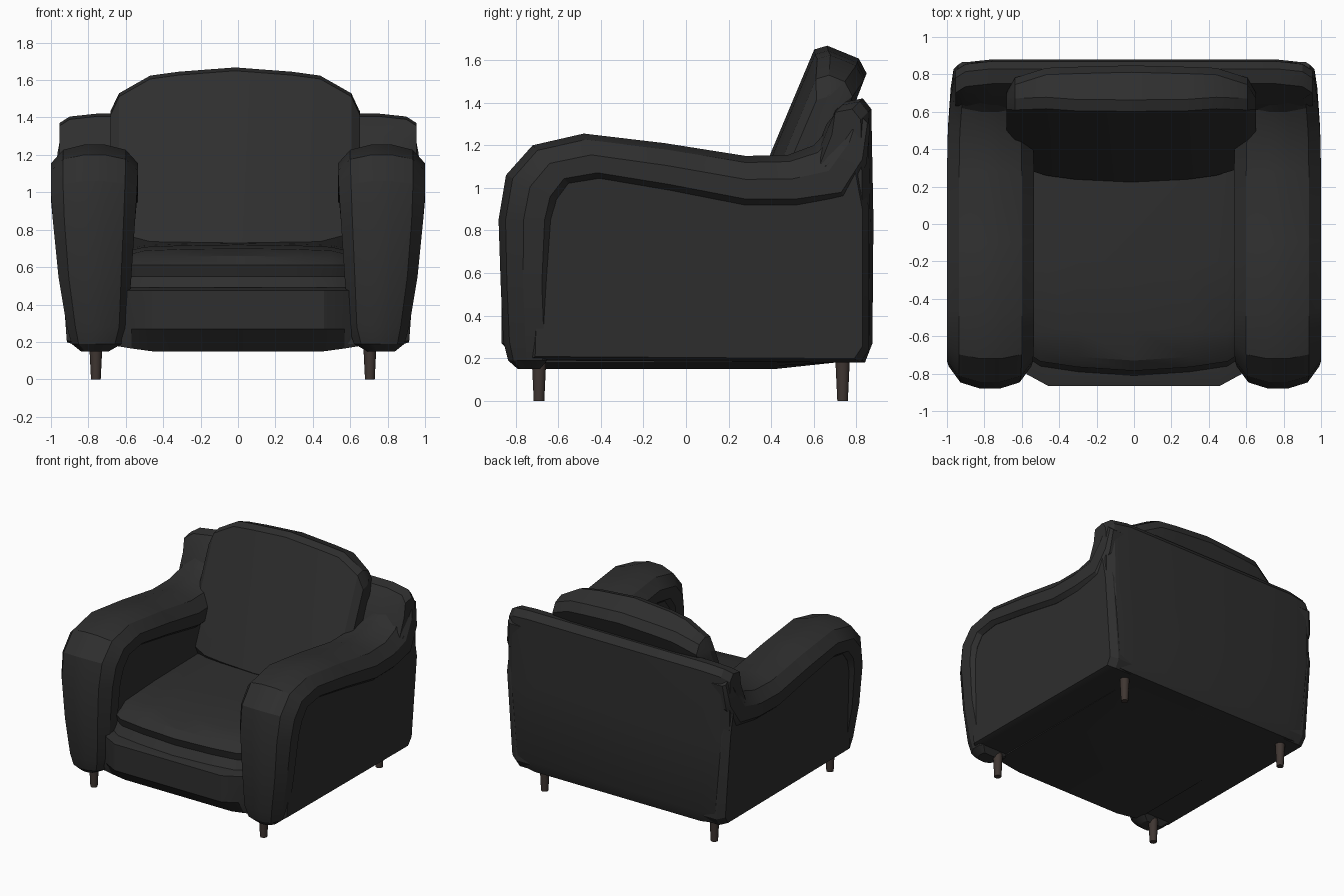
import bpy, bmesh, math

if "Cube" in bpy.data.objects:
    bpy.data.objects.remove(bpy.data.objects["Cube"])


def material(name, rgb):
    m = bpy.data.materials.new(name)
    m.diffuse_color = (*rgb, 1)
    m.use_nodes = True
    m.node_tree.nodes["Principled BSDF"].inputs["Base Color"].default_value = m.diffuse_color
    return m


leather = material("black leather", (0.028, 0.028, 0.028))
wood = material("dark wood", (0.05, 0.037, 0.032))


def loft(name, rings, mat, angle=25):
    """Skin a list of closed rings and cap both ends."""
    bm = bmesh.new()
    vs = [[bm.verts.new(p) for p in r] for r in rings]
    n = len(vs[0])
    for a, b in zip(vs, vs[1:]):
        for i in range(n):
            j = (i + 1) % n
            bm.faces.new((a[i], a[j], b[j], b[i]))
    bm.faces.new(vs[0])
    bm.faces.new(vs[-1])
    bmesh.ops.recalc_face_normals(bm, faces=bm.faces)
    me = bpy.data.meshes.new(name)
    bm.to_mesh(me)
    bm.free()
    ob = bpy.data.objects.new(name, me)
    bpy.context.collection.objects.link(ob)
    me.materials.append(mat)
    bpy.ops.object.select_all(action='DESELECT')
    ob.select_set(True)
    bpy.context.view_layer.objects.active = ob
    bpy.ops.object.shade_smooth_by_angle(angle=math.radians(angle))
    return ob


def both_sides(half):
    """Stations listed from the centre outwards, repeated for -x."""
    return [(-s[0], *s[1:]) for s in half[:0:-1]] + half


# padded arm rolls: outer y, z, inner y, z, inner x, outer x along the path
arm_path = [
    (-.79, .15, -.69, .15, .69, .84), (-.835, .19, -.66, .19, .62, .89),
    (-.858, .28, -.65, .28, .59, .915), (-.87, .55, -.66, .55, .57, .96),
    (-.88, .85, -.645, .85, .55, .99), (-.845, 1.06, -.62, .95, .54, 1.0),
    (-.72, 1.2, -.56, 1.03, .535, 1.0), (-.48, 1.255, -.41, 1.055, .535, 1.0),
    (-.1, 1.21, -.08, 1.0, .535, 1.0), (.28, 1.15, .28, .93, .535, 1.0),
    (.48, 1.155, .52, .93, .54, .995), (.6, 1.2, .74, .96, .56, .98),
    (.69, 1.3, .84, 1.12, .60, .965), (.76, 1.39, .86, 1.3, .64, .94)]
arm_section = [(.07, -.05), (0, .08), (0, .5), (.14, .86), (.38, 1),
               (.62, 1), (.86, .86), (1, .5), (1, .08), (.93, -.05)]
# flat panels enclosed by the rolls
panel = [(-.74, .19), (-.72, .9), (-.6, 1.05), (-.41, 1.12), (.28, 1.0),
         (.55, 1.0), (.8, 1.2), (.86, .9), (.86, .24), (.82, .18)]
for side, s in (("left", -1), ("right", 1)):
    rings = [[(s * (xi + u * (xo - xi)), yi + v * (yo - yi), zi + v * (zo - zi))
              for u, v in arm_section]
             for yo, zo, yi, zi, xi, xo in arm_path]
    loft(side + "_arm_roll", rings, leather)
    rings = []
    for lo, hi, k in ((.58, .57, 1), (.86, .92, 1), (.915, .965, .96)):
        rings.append([(s * (lo + (hi - lo) * min(1, (z - .18) / .7)),
                       .06 + (y - .06) * k, .65 + (z - .65) * (k if z < .5 else 1))
                      for y, z in panel])
    loft(side + "_arm_panel", rings, leather)

# back shell: stations are x, inset
back_profile = [(.66, 1.3), (.75, 1.405), (.83, 1.42), (.87, 1.37), (.88, .85),
                (.875, .27), (.84, .18), (.58, .18), (.5, .45), (.58, 1.1)]
rings = []
for x, d in both_sides([(0, 0), (.76, 0), (.9, .015), (.955, .05)]):
    ring = []
    for y, z in back_profile:
        w = .94 + .06 * min(1, max(0, (z - .18) / .7))
        ring.append((x * w, y - (d if y > .74 else -d * .5),
                     z - (d if z > 1 else -d * .8 if z < .3 else 0)))
    rings.append(ring)
loft("back_shell", rings, leather)

# base rail with chamfered underside: stations are x, front setback, lift
rings = [[(x, -.865 + d, .27), (x, -.865 + d, .475), (x, -.79 + d, .49),
          (x, .6, .49), (x, .7, .18), (x, .42, .15 + e), (x, -.32, .15 + e),
          (x, -.74, .15 + e)]
         for x, d, e in both_sides([(0, 0, 0), (.46, 0, 0), (.57, .06, .015),
                                    (.66, .14, .03)])]
loft("base", rings, leather)

# seat cushion: stations are x, front setback, drop of the top
rings = [[(x, .5, .73 - e), (x, -.2, .72 - e), (x, -.57, .70 - e),
          (x, -.73 + d, .66 - e), (x, -.785 + d, .61), (x, -.765 + d, .55),
          (x, -.81 + d, .49), (x, .5, .48)]
         for x, d, e in both_sides([(0, 0, 0), (.3, .02, .004),
                                    (.5, .05, .012), (.575, .1, .03)])]
loft("seat_cushion", rings, leather)

# leaning back cushion: stations are x, bottom, top, front, rear (tilted frame)
rings = []
for x, b0, b1, t0, t1 in both_sides([
        (0, -.04, 1.045, 0, .27), (.3, -.03, 1.025, .012, .27),
        (.45, -.02, 1.01, .03, .27), (.615, .04, .92, .06, .25),
        (.66, .15, .83, .1, .2)]):
    m = (b0 + b1) / 2
    prof = [(b0, t0 + .06), (b0 + .05, t0), (m, t0 - .004), (b1 - .04, t0),
            (b1, t0 + .05), (b1, t1 - .06), (b1 - .05, t1), (m, t1 + .01),
            (b0 + .05, t1), (b0, t1 - .05)]
    rings.append([(x * 1.01 - .015, .22 + .38 * b + .925 * t,
                   .72 + .925 * b - .38 * t) for b, t in prof])
loft("back_cushion", rings, leather)

# tapered legs
for fb, y in (("front", -.69), ("back", .735)):
    for side, x in (("left", -.76), ("right", .705)):
        rings = [[(x + r * math.cos(i * math.pi / 5), y + r * math.sin(i * math.pi / 5), z)
                  for i in range(10)] for r, z in ((.026, 0), (.037, .22))]
        loft(f"{fb}_{side}_leg", rings, wood, 40)
